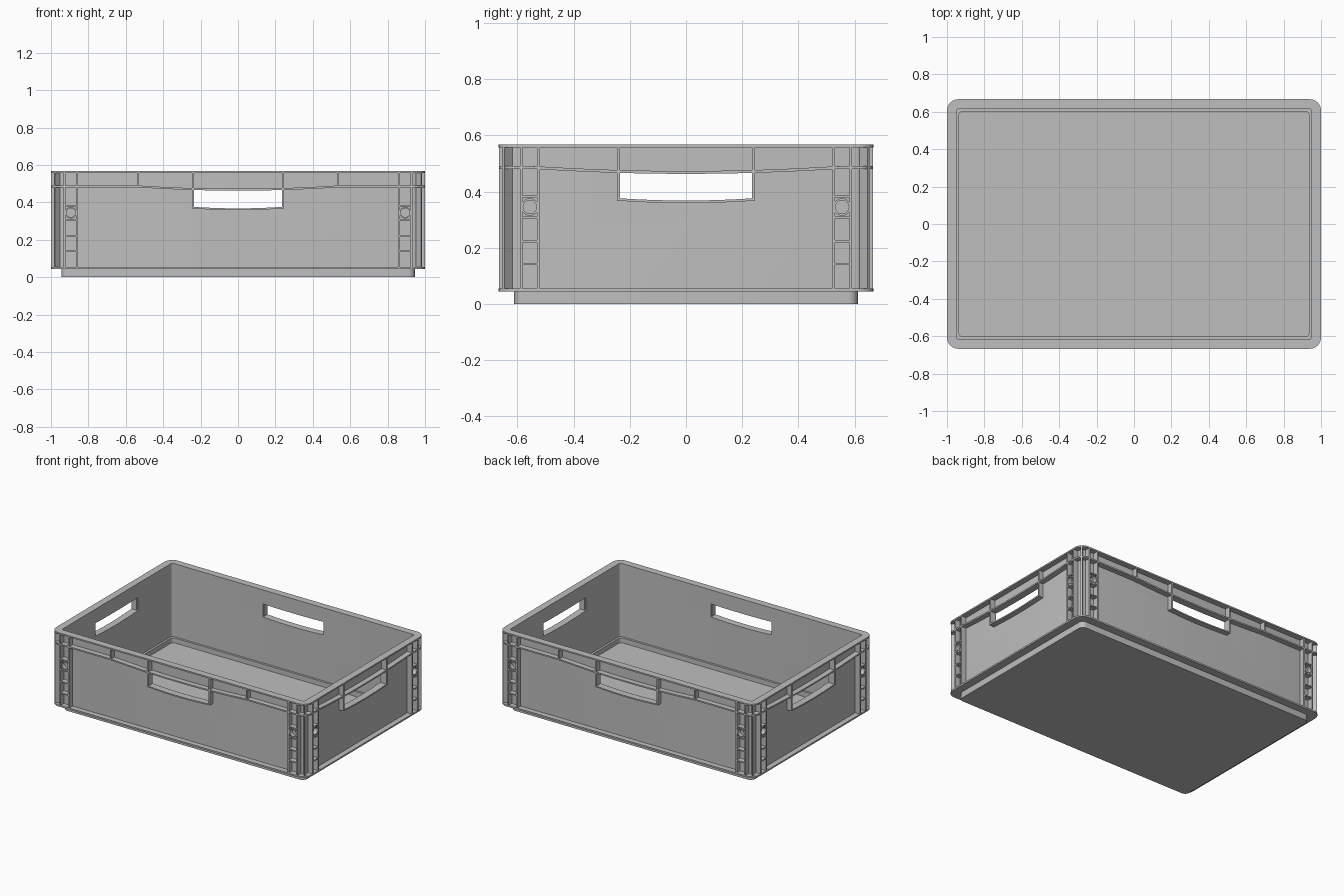
import bpy, bmesh, math
from mathutils import Vector

if "Cube" in bpy.data.objects:
    bpy.data.objects.remove(bpy.data.objects["Cube"], do_unlink=True)

grey = bpy.data.materials.new("grey plastic")
grey.use_nodes = True
COLOUR = (0.52, 0.52, 0.52, 1)
grey.diffuse_color = COLOUR
grey.node_tree.nodes["Principled BSDF"].inputs["Base Color"].default_value = COLOUR

HX, HY = 1.0, 0.667          # half length and half width of the rim
TOP, LIP = 0.567, 0.01
RIB_IN, RIB_OUT = 0.041, 0.001   # rib depth range, inset from the rim edge
# each wall: direction along it, outward direction, distance to the rim edge
FRONT_BACK = [(Vector((1, 0, 0)), Vector((0, s, 0)), HY) for s in (-1, 1)]
ENDS = [(Vector((0, 1, 0)), Vector((s, 0, 0)), HX) for s in (-1, 1)]
WALLS = FRONT_BACK + ENDS


def finish(name, bm):
    bmesh.ops.recalc_face_normals(bm, faces=bm.faces[:])
    mesh = bpy.data.meshes.new(name)
    bm.to_mesh(mesh)
    bm.free()
    mesh.materials.append(grey)
    obj = bpy.data.objects.new(name, mesh)
    bpy.context.collection.objects.link(obj)
    return obj


def smooth(obj):
    bpy.ops.object.select_all(action='DESELECT')
    obj.select_set(True)
    bpy.context.view_layer.objects.active = obj
    bpy.ops.object.shade_smooth_by_angle(angle=math.radians(30))


def sag(u, drop, half):
    """Shallow downward bow that fades out at +-half."""
    return -drop * max(0.0, 1 - (u / half) ** 2)


def outline(inset, r, side_steps=1, seg=6):
    """Rounded rectangle inset from the rim edge, as (x, y) points."""
    hx, hy = HX - inset, HY - inset
    pts = []
    for i, (sx, sy) in enumerate([(1, 1), (-1, 1), (-1, -1), (1, -1)]):
        for k in range(seg + 1):
            a = math.pi / 2 * (i + k / seg)
            pts.append(Vector((sx * (hx - r) + r * math.cos(a), sy * (hy - r) + r * math.sin(a))))
    out = []
    for i, p in enumerate(pts):
        out.append(p)
        if i % (seg + 1) == seg:
            q = pts[(i + 1) % len(pts)]
            out += [p.lerp(q, k / side_steps) for k in range(1, side_steps)]
    return out


def loft(name, loops, cyclic):
    """Skin a list of point loops; cap the ends unless cyclic."""
    bm = bmesh.new()
    rows = [[bm.verts.new(p) for p in loop] for loop in loops]
    n = len(rows[0])
    pairs = list(zip(rows, rows[1:])) + ([(rows[-1], rows[0])] if cyclic else [])
    for a, b in pairs:
        for i in range(n):
            j = (i + 1) % n
            bm.faces.new((a[i], a[j], b[j], b[i]))
    if not cyclic:
        bm.faces.new(rows[0])
        bm.faces.new(rows[-1])
    return finish(name, bm)


def wall_strip(bm, wall, us, low, high, d_in=RIB_IN, d_out=RIB_OUT):
    """Solid strip on a wall between the curves low(u) and high(u)."""
    along, out, edge = wall
    rows = []
    for u in us:
        ring = [(d_in, low(u)), (d_out, low(u)), (d_out, high(u)), (d_in, high(u))]
        rows.append([bm.verts.new(along * u + out * (edge - d) + Vector((0, 0, z))) for d, z in ring])
    for a, b in zip(rows, rows[1:]):
        for i in range(4):
            j = (i + 1) % 4
            bm.faces.new((a[i], a[j], b[j], b[i]))
    bm.faces.new(rows[0])
    bm.faces.new(rows[-1])


def wall_box(bm, wall, u0, u1, z0, z1):
    wall_strip(bm, wall, [u0, u1], lambda u: z0, lambda u: z1)


# Tub: floor, ledge, thin walls, rim lip, bottom flange and foot in one section
section = [(0.065, 0.02, 0.015), (0.065, 0.02, 0.05), (0.05, 0.015, 0.05), (0.05, 0.015, TOP),
           (0, 0.06, TOP), (0, 0.06, TOP - LIP), (0.038, 0.025, TOP - LIP), (0.038, 0.025, 0.055),
           (0, 0.06, 0.055), (0, 0.06, 0.044), (0.055, 0.035, 0.044), (0.055, 0.035, 0)]
tub = loft("tub", [[(p.x, p.y, z) for p in outline(i, r)] for i, r, z in section], False)

# Bowed hand holes cut through all four walls
HAND = 0.237
hand_us = [HAND * (k / 8 - 1) for k in range(17)]
hand_low = lambda u: 0.376 + sag(u, 0.008, HAND)
band_z = lambda u: 0.485 + sag(u, 0.017, 0.53)
bm = bmesh.new()
for wall in WALLS:
    wall_strip(bm, wall, hand_us, hand_low, lambda u: band_z(u) - 0.004, 0.1, -0.05)
cutter = finish("hand_hole_cutter", bm)
cutter.hide_render = True
cut = tub.modifiers.new("hand_holes", 'BOOLEAN')
cut.operation, cut.solver, cut.object = 'DIFFERENCE', 'EXACT', cutter
bpy.context.view_layer.objects.active = tub
bpy.ops.object.modifier_apply(modifier=cut.name)
bpy.data.objects.remove(cutter, do_unlink=True)
smooth(tub)

# Band rib that runs around the crate and bows down over the hand holes
def band_loop(inset, r, dz):
    loop = []
    for p in outline(inset, r, 40):
        on_long_wall = abs(p.y) > HY - 0.06
        loop.append((p.x, p.y, band_z(p.x if on_long_wall else p.y) + dz))
    return loop

smooth(loft("band_rib", [band_loop(RIB_IN, 0.025, -0.005), band_loop(RIB_OUT, 0.06, -0.005),
                         band_loop(RIB_OUT, 0.06, 0.005), band_loop(RIB_IN, 0.025, 0.005)], True))

# Frames around the hand holes
bm = bmesh.new()
for wall in WALLS:
    wall_strip(bm, wall, hand_us, lambda u: hand_low(u) - 0.009, hand_low)
    for s in (-1, 1):
        wall_box(bm, wall, s * 0.24 - 0.005, s * 0.24 + 0.005, 0.367, TOP - 0.005)
finish("hand_hole_frames", bm)

# Short ribs between rim and band on the long walls
bm = bmesh.new()
for wall in FRONT_BACK:
    for s in (-1, 1):
        wall_box(bm, wall, s * 0.533 - 0.005, s * 0.533 + 0.005, 0.482, TOP - 0.005)
finish("rim_ribs", bm)

# Ladder ribs near the corners, with a round socket in the upper cell
ladders = bmesh.new()
sockets = bmesh.new()
for wall in WALLS:
    inner, outer = (0.86, 0.928) if wall in FRONT_BACK else (0.525, 0.586)
    along, out, edge = wall
    for s in (-1, 1):
        for u in (inner, outer):
            wall_box(ladders, wall, s * u - 0.005, s * u + 0.005, 0.05, TOP - 0.005)
        lo, hi = sorted((s * inner, s * outer))
        for z in (0.142, 0.223, 0.308, 0.382):
            wall_box(ladders, wall, lo, hi, z - 0.004, z + 0.004)
        rows = []
        for r, d in ((0.031, RIB_IN), (0.031, 0.004), (0.024, 0.004), (0.024, 0.032)):
            row = []
            for k in range(20):
                a = math.tau * k / 20
                row.append(sockets.verts.new(along * (s * (inner + outer) / 2 + r * math.cos(a))
                           + out * (edge - d) + Vector((0, 0, 0.345 + r * math.sin(a)))))
            rows.append(row)
        for a, b in zip(rows, rows[1:]):
            for i in range(20):
                j = (i + 1) % 20
                sockets.faces.new((a[i], a[j], b[j], b[i]))
        sockets.faces.new(rows[0])
        sockets.faces.new(rows[-1])
finish("ladder_ribs", ladders)
smooth(finish("round_sockets", sockets))

# Diagonal fins on the four corners
bm = bmesh.new()
for sx in (-1, 1):
    for sy in (-1, 1):
        out = Vector((sx, sy, 0)).normalized()
        side = Vector((-sy, sx, 0)).normalized() * 0.005
        root = Vector((sx * (HX - 0.053), sy * (HY - 0.053), 0))
        tip = Vector((sx * (HX - 0.0185), sy * (HY - 0.0185), 0))
        foot = [bm.verts.new(p + Vector((0, 0, 0.05))) for p in (root - side, tip - side, tip + side, root + side)]
        base = bm.faces.new(foot)
        top = bmesh.ops.extrude_face_region(bm, geom=[base])["geom"]
        bmesh.ops.translate(bm, vec=(0, 0, TOP - 0.055),
                            verts=[g for g in top if isinstance(g, bmesh.types.BMVert)])
        if not base.is_valid or len(base.link_loops if hasattr(base, "link_loops") else [0]) == 0:
            continue
finish("corner_fins", bm)
